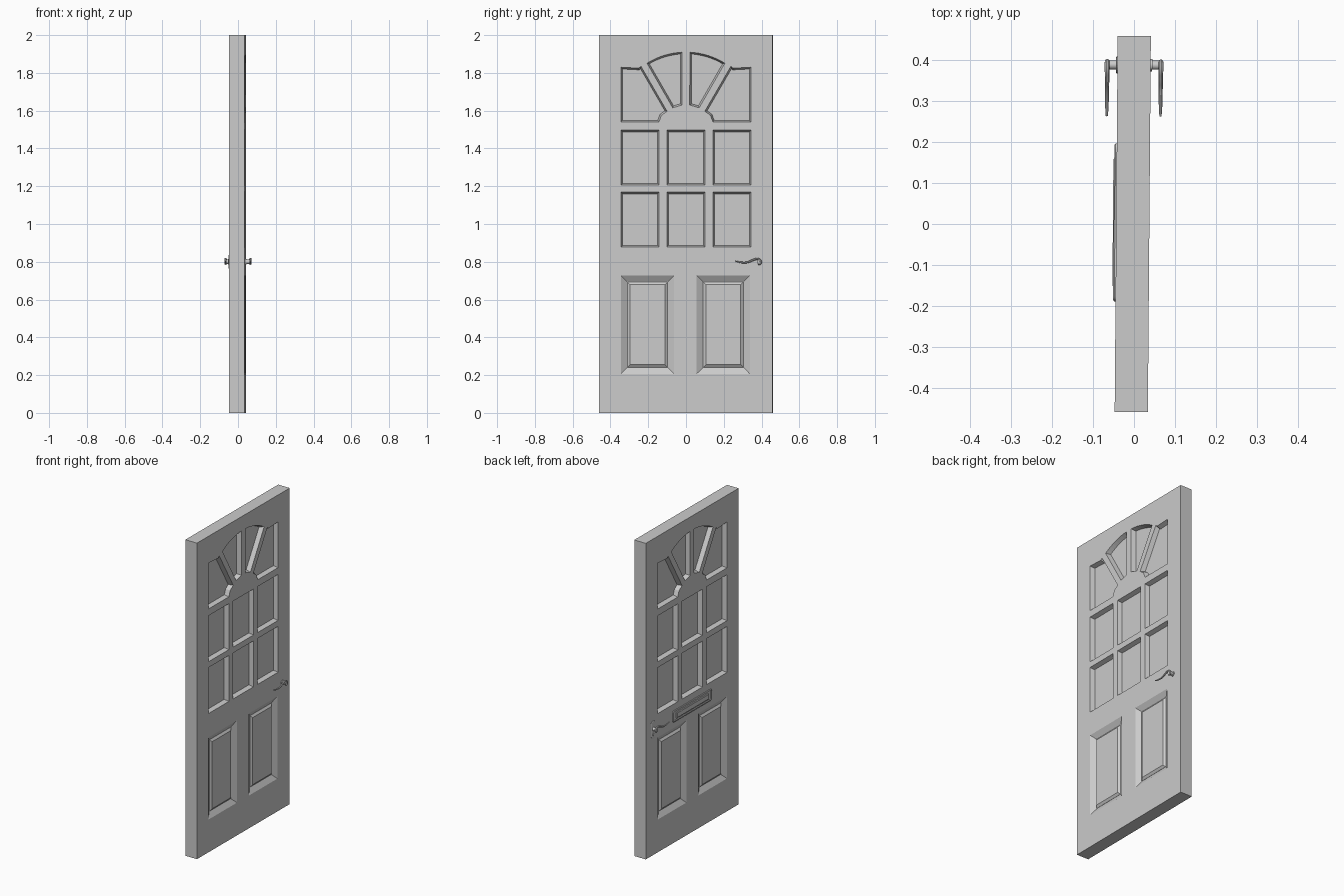
import bpy, bmesh, math
from mathutils import Vector

old = bpy.data.objects.get("Cube")
if old:
    bpy.data.objects.remove(old, do_unlink=True)

HALF = 0.0405          # half the slab thickness
TILT, SHIFT = -0.008, -0.003   # the door stands very slightly ajar

grey = bpy.data.materials.new("door_grey")
grey.use_nodes = True
grey.diffuse_color = (0.6, 0.6, 0.6, 1)
grey.node_tree.nodes["Principled BSDF"].inputs["Base Color"].default_value = (0.6, 0.6, 0.6, 1)


def place(obj):
    obj.location.x = SHIFT
    obj.rotation_euler.z = TILT
    if not obj.data.materials:
        obj.data.materials.append(grey)
    return obj


def finish(name, bm):
    bmesh.ops.recalc_face_normals(bm, faces=bm.faces)
    mesh = bpy.data.meshes.new(name)
    bm.to_mesh(mesh)
    bm.free()
    obj = bpy.data.objects.new(name, mesh)
    bpy.context.collection.objects.link(obj)
    return place(obj)


def select(obj):
    bpy.ops.object.select_all(action="DESELECT")
    obj.select_set(True)
    bpy.context.view_layer.objects.active = obj


def rect(y0, y1, z0, z1):
    return [Vector(p) for p in ((y0, z0), (y1, z0), (y1, z1), (y0, z1))]


def inset(points, d):
    """Move every edge of a counter-clockwise outline inward by d."""
    result = []
    for i, p in enumerate(points):
        a = (p - points[i - 1]).normalized()
        b = (points[(i + 1) % len(points)] - p).normalized()
        na, nb = Vector((-a.y, a.x)), Vector((-b.y, b.x))
        result.append(p + (na + nb) * d / (1 + na.dot(nb)))
    return result


def loft(bm, rings):
    """Closed solid through (outline, x) rings."""
    loops = [[bm.verts.new((x, p.x, p.y)) for p in pts] for pts, x in rings]
    for a, b in zip(loops, loops[1:]):
        for i in range(len(a)):
            j = (i + 1) % len(a)
            bm.faces.new((a[i], a[j], b[j], b[i]))
    bm.faces.new(loops[0])
    bm.faces.new(loops[-1][::-1])


def arc(radius, start, end, steps, centre=(0, 1.519)):
    out = []
    for i in range(steps + 1):
        t = math.radians(start + (end - start) * i / steps)
        out.append(Vector((centre[0] + radius * math.cos(t), centre[1] + radius * math.sin(t))))
    return out


def flip(points):
    return [Vector((-p.x, p.y)) for p in reversed(points)]


# Outlines of the glazing recesses: two rows of three, then the fan
lights = [rect(c - 0.101, c + 0.101, z, z + 0.291)
          for c in (-0.243, 0, 0.243) for z in (0.878, 1.206)]
fan = [Vector((0.02, 1.63)), Vector((0.07, 1.615))] + arc(0.391, 58.2, 87, 8)
corner = [Vector(p) for p in ((0.143, 1.54), (0.344, 1.54), (0.344, 1.83),
                              (0.243, 1.83), (0.10, 1.597), (0.13, 1.575))]
corner[3:4] = [Vector((0.25, 1.825)), Vector((0.238, 1.835))]
for shape in (fan, corner):
    lights += [shape, flip(shape)]
panels = [rect(-0.344, -0.063, 0.207, 0.727), rect(0.057, 0.338, 0.207, 0.727)]

# Slab, with tapered recesses cut into both faces
bm = bmesh.new()
loft(bm, [(rect(-0.459, 0.459, 0, 2), -HALF), (rect(-0.459, 0.459, 0, 2), HALF)])
slab = finish("door_slab", bm)
bm = bmesh.new()
for side in (-1, 1):
    for outlines, slope, depth in ((lights, 0.009, 0.027), (panels, 0.032, 0.02)):
        for o in outlines:
            loft(bm, [(o, side * (HALF + 0.01)), (o, side * HALF),
                      (inset(o, slope), side * (HALF - depth))])
cutter = finish("recess_cutter", bm)
cutter.hide_render = True
bpy.context.view_layer.update()
cut = slab.modifiers.new("recesses", "BOOLEAN")
cut.operation, cut.solver, cut.object = "DIFFERENCE", "EXACT", cutter
select(slab)
bpy.ops.object.modifier_apply(modifier=cut.name)
bpy.data.objects.remove(cutter, do_unlink=True)

# Raised fields in the lower panels
bm = bmesh.new()
for side in (-1, 1):
    for o in panels:
        loft(bm, [(inset(o, 0.034), side * (HALF - 0.022)), (inset(o, 0.034), side * (HALF - 0.019)),
                  (inset(o, 0.048), side * (HALF - 0.009))])
finish("raised_panels", bm)


def rounded(cy, cz, hy, hz, r):
    out = []
    for sy, sz, a in ((1, 1, 0), (-1, 1, 90), (-1, -1, 180), (1, -1, 270)):
        out += arc(r, a, a + 90, 5, (cy + sy * (hy - r), cz + sz * (hz - r)))
    return out


# Letter plate on the outer face: rim, sunken border and flap
bm = bmesh.new()
rim = rounded(0.003, 0.80, 0.193, 0.036, 0.012)
loft(bm, [(rim, -HALF + 0.002), (rim, -HALF - 0.003), (inset(rim, 0.004), -HALF - 0.006),
          (inset(rim, 0.009), -HALF - 0.006), (inset(rim, 0.0105), -HALF - 0.002)])
finish("letter_plate", bm)
bm = bmesh.new()
flap = rect(-0.155, 0.161, 0.782, 0.818)
loft(bm, [(flap, -HALF), (flap, -HALF - 0.005), (inset(flap, 0.004), -HALF - 0.008)])
finish("letter_flap", bm)

# Lock plate and keyhole boss behind the outer lever
bm = bmesh.new()
plate = rounded(0.388, 0.795, 0.021, 0.055, 0.0205)
loft(bm, [(plate, -HALF + 0.002), (plate, -HALF - 0.002), (inset(plate, 0.003), -HALF - 0.004)])
boss = arc(0.008, 0, 337.5, 15, (0.388, 0.765))
loft(bm, [(boss, -HALF), (boss, -HALF - 0.007)])
finish("lock_plate", bm)

# Scrolled levers on round stems, one on each face
path = [(0.263, 0.803), (0.29, 0.797), (0.325, 0.797), (0.355, 0.809), (0.38, 0.815),
        (0.395, 0.804), (0.393, 0.789), (0.382, 0.787)]
radii = [0.5, 0.8, 0.9, 1, 1.1, 1.1, 1, 0.7]
for side, label in ((-1, "outer"), (1, "inner")):
    bm = bmesh.new()
    for r, x0, x1 in ((0.015, HALF - 0.002, HALF + 0.004), (0.011, HALF, HALF + 0.029)):
        ring = arc(r, 0, 345, 23, (0.388, 0.80))
        loft(bm, [(ring, side * x0), (ring, side * x1)])
    stem = finish(label + "_stem", bm)
    select(stem)
    bpy.ops.object.shade_smooth_by_angle()

    curve = bpy.data.curves.new(label + "_lever", "CURVE")
    curve.dimensions = "3D"
    curve.bevel_depth, curve.bevel_resolution = 0.0055, 3
    curve.resolution_u, curve.use_fill_caps = 6, True
    spline = curve.splines.new("BEZIER")
    spline.bezier_points.add(len(path) - 1)
    for pt, (y, z), r in zip(spline.bezier_points, path, radii):
        pt.co = (side * (HALF + 0.025), y, z)
        pt.handle_left_type = pt.handle_right_type = "AUTO"
        pt.radius = r
    lever = bpy.data.objects.new(label + "_lever", curve)
    bpy.context.collection.objects.link(lever)
    place(lever)
    select(lever)
    bpy.ops.object.convert(target="MESH")
    bpy.ops.object.shade_smooth_by_angle()
